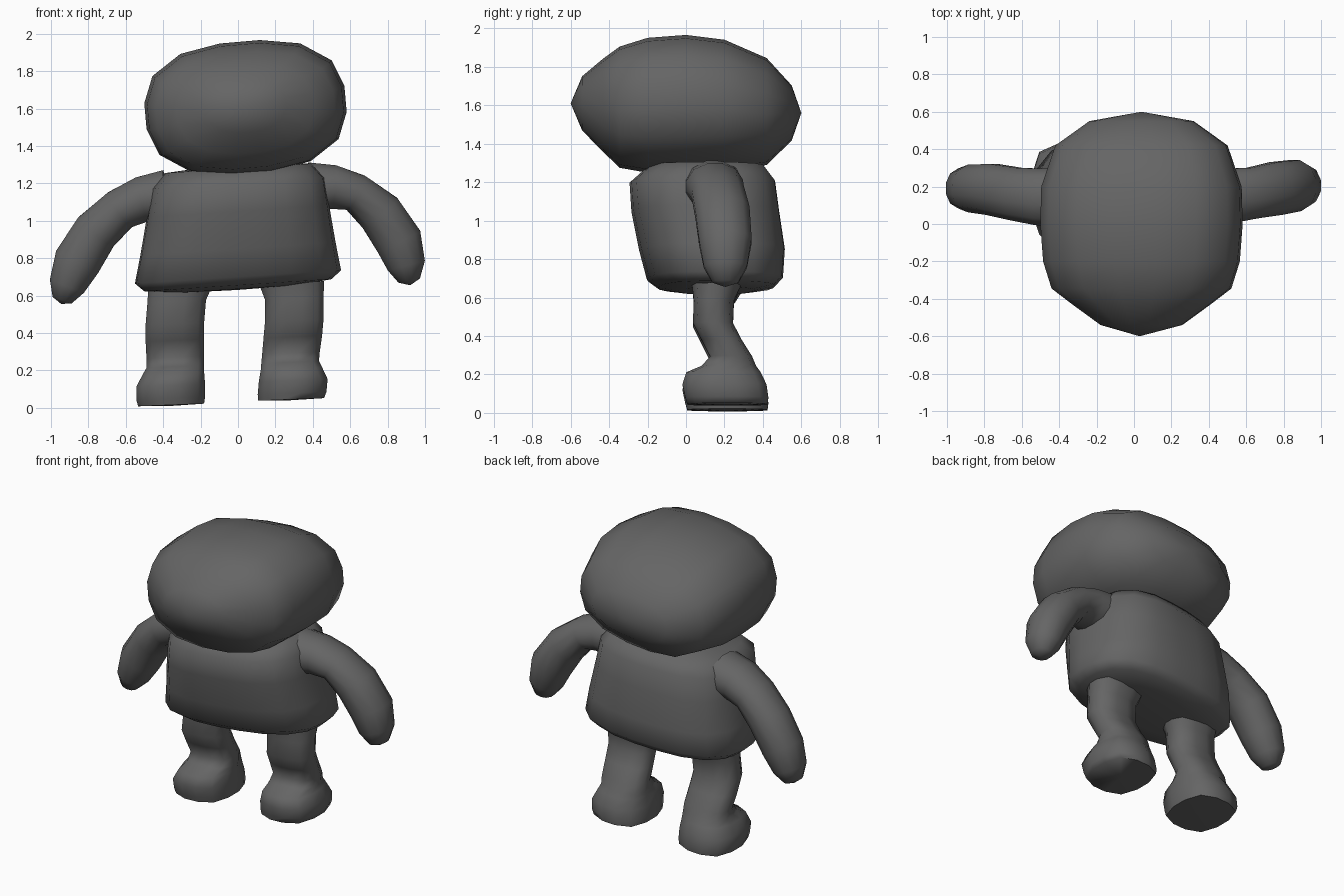
import bpy, bmesh, math
from mathutils import Vector, Matrix

if "Cube" in bpy.data.objects:
    bpy.data.objects.remove(bpy.data.objects["Cube"])

grey = bpy.data.materials.new("dark grey")
grey.diffuse_color = (0.13, 0.13, 0.13, 1)
grey.use_nodes = True
grey.node_tree.nodes["Principled BSDF"].inputs["Base Color"].default_value = grey.diffuse_color


def super_ring(rx, ry, n, count):
    """Rounded-box outline as 2D points."""
    pts = []
    for i in range(count):
        a = 2 * math.pi * (i + 0.5) / count
        c, s = math.cos(a), math.sin(a)
        k = (abs(c) ** n + abs(s) ** n) ** (-1 / n)
        pts.append((rx * c * k, ry * s * k))
    return pts


def loft(name, rings, start=None, end=None, angle=65):
    """Skin a list of point rings; start and end close it with a pole."""
    bm = bmesh.new()
    loops = [[bm.verts.new(p) for p in ring] for ring in rings]
    n = len(loops[0])
    for a, b in zip(loops, loops[1:]):
        for i in range(n):
            j = (i + 1) % n
            bm.faces.new((a[i], a[j], b[j], b[i]))
    for pole, ring in ((start, loops[0]), (end, loops[-1])):
        if pole is not None:
            v = bm.verts.new(pole)
            for i in range(n):
                bm.faces.new((ring[i], ring[(i + 1) % n], v))
    bmesh.ops.recalc_face_normals(bm, faces=bm.faces)
    mesh = bpy.data.meshes.new(name)
    bm.to_mesh(mesh)
    bm.free()
    mesh.materials.append(grey)
    obj = bpy.data.objects.new(name, mesh)
    bpy.context.collection.objects.link(obj)
    bpy.ops.object.select_all(action='DESELECT')
    obj.select_set(True)
    bpy.context.view_layer.objects.active = obj
    bpy.ops.object.shade_smooth_by_angle(angle=math.radians(angle))
    return obj


# Head: sections along y (y, half width, low z, high z, squareness), rolled a little
def head_section(y, rx, lo, hi, n):
    cz = (lo + hi) / 2
    roll = Matrix.Rotation(math.radians(-5), 3, 'Y')
    out = []
    for px, pz in super_ring(rx, (hi - lo) / 2, n, 16):
        p = roll @ Vector((px, 0, -pz))
        out.append(Vector((0.04 + p.x, y, cz + p.z)))
    return out


head = [(-0.54, 0.22, 1.47, 1.75, 2.2), (-0.43, 0.37, 1.36, 1.84, 2.4),
        (-0.345, 0.48, 1.28, 1.90, 2.6), (-0.2, 0.525, 1.255, 1.945, 2.6),
        (0, 0.54, 1.25, 1.96, 2.6), (0.2, 0.535, 1.26, 1.935, 2.6),
        (0.42, 0.46, 1.295, 1.84, 2.6), (0.55, 0.28, 1.42, 1.70, 2.4)]
loft("head", [head_section(*r) for r in head], (0.03, -0.6, 1.61), (0.04, 0.6, 1.56))

# Body: sections up z (z, centre y, half width, half depth, squareness), slightly turned
body = [(0.635, 0.16, 0.32, 0.18, 2.6), (0.655, 0.16, 0.50, 0.30, 2.6),
        (0.70, 0.15, 0.55, 0.35, 2.7), (0.85, 0.135, 0.52, 0.375, 2.8),
        (1.05, 0.10, 0.485, 0.38, 3), (1.20, 0.085, 0.46, 0.375, 3),
        (1.28, 0.10, 0.39, 0.30, 3)]
turn = Matrix.Rotation(math.radians(4), 3, 'Z')
rings = []
for z, cy, rx, ry, n in body:
    ring = []
    for px, py in super_ring(rx, ry, n, 20):
        p = turn @ Vector((px, py, 0))
        ring.append((p.x, p.y + cy, z + 0.065 * p.x))
    rings.append(ring)
loft("body", rings, (0, 0.16, 0.63), (0, 0.12, 1.31))


# Arms: path points (x, y, z, half thickness, half depth)
def arm(name, path, tip):
    pts = [Vector(p[:3]) for p in path]
    rings = []
    for i, p in enumerate(path):
        t = (pts[min(i + 1, len(pts) - 1)] - pts[max(i - 1, 0)]).normalized()
        u = t.cross(Vector((0, 1, 0))).normalized()
        w = u.cross(t)
        rings.append([pts[i] + u * a + w * b
                      for a, b in super_ring(p[3], p[4], 2.2, 12)])
    loft(name, rings, end=tip)


arm("left_arm", [(-0.38, 0.14, 1.135, 0.14, 0.16), (-0.51, 0.145, 1.115, 0.125, 0.155),
                 (-0.63, 0.16, 1.06, 0.115, 0.145), (-0.76, 0.185, 0.94, 0.125, 0.14),
                 (-0.86, 0.19, 0.78, 0.13, 0.13), (-0.915, 0.19, 0.65, 0.10, 0.11),
                 (-0.94, 0.19, 0.575, 0.055, 0.065)], (-0.945, 0.19, 0.555))
arm("right_arm", [(0.38, 0.145, 1.175, 0.14, 0.155), (0.51, 0.15, 1.18, 0.12, 0.15),
                  (0.63, 0.165, 1.15, 0.105, 0.14), (0.76, 0.19, 1.04, 0.125, 0.145),
                  (0.86, 0.205, 0.89, 0.13, 0.14), (0.90, 0.205, 0.76, 0.105, 0.115),
                  (0.915, 0.205, 0.68, 0.06, 0.07)], (0.92, 0.205, 0.655))

# Legs with feet: sections up z (z, low y, high y, inner x, outer x)
leg = [(0.015, 0.005, 0.425, 0.18, 0.535), (0.05, -0.005, 0.43, 0.175, 0.545),
       (0.12, -0.02, 0.42, 0.175, 0.545), (0.185, 0.0, 0.39, 0.18, 0.51),
       (0.22, 0.08, 0.365, 0.18, 0.49), (0.27, 0.125, 0.345, 0.18, 0.49),
       (0.36, 0.08, 0.29, 0.18, 0.495), (0.45, 0.035, 0.245, 0.18, 0.495),
       (0.57, 0.04, 0.25, 0.17, 0.485), (0.66, 0.03, 0.29, 0.13, 0.48)]
for name, side, lift in (("left_leg", -1, 0), ("right_leg", 1, 0.03)):
    rings = []
    for z, y0, y1, x0, x1 in leg:
        # the right leg leans inward toward its foot
        shift = -0.075 + 0.085 * z if side > 0 else 0
        cx, cy = side * (x0 + x1) / 2 + shift, (y0 + y1) / 2
        rings.append([(cx + a, cy + b, z + lift * (1 - z) + 0.04 * a)
                      for a, b in super_ring((x1 - x0) / 2, (y1 - y0) / 2, 3, 12)])
    shift = -0.075 if side > 0 else 0
    loft(name, rings, start=(side * 0.355 + shift, 0.21, 0.01 + lift), angle=70)
